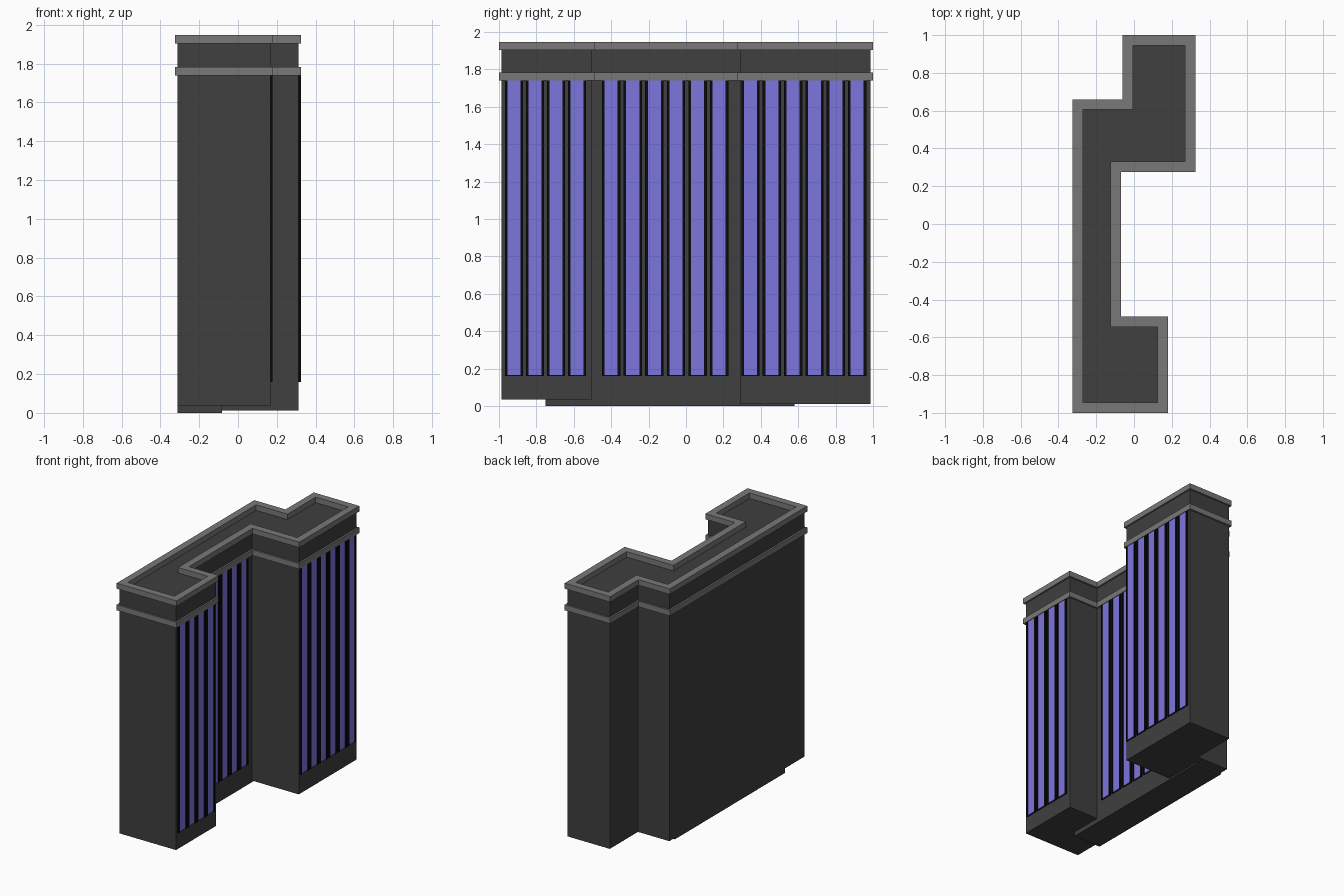
import bpy, bmesh
from mathutils import Vector

if "Cube" in bpy.data.objects:
    bpy.data.objects.remove(bpy.data.objects["Cube"])


def material(name, rgb):
    m = bpy.data.materials.new(name)
    m.diffuse_color = (*rgb, 1)
    m.use_nodes = True
    m.node_tree.nodes["Principled BSDF"].inputs["Base Color"].default_value = m.diffuse_color
    return m


WALL = material("dark_wall", (0.05, 0.05, 0.05))
TRIM = material("grey_trim", (0.19, 0.19, 0.19))
FRAME = material("black_frame", (0.003, 0.003, 0.003))
GLASS = material("blue_glass", (0.2, 0.18, 0.72))


def finish(name, bm, mat):
    bmesh.ops.recalc_face_normals(bm, faces=bm.faces)
    me = bpy.data.meshes.new(name)
    bm.to_mesh(me)
    bm.free()
    me.materials.append(mat)
    ob = bpy.data.objects.new(name, me)
    bpy.context.collection.objects.link(ob)
    return ob


def inset(poly, d):
    """Move every edge of a counter-clockwise right-angled outline inward."""
    out, n = [], len(poly)
    for i in range(n):
        p, a, b = (Vector(poly[k % n]) for k in (i, i - 1, i + 1))
        e, f = (p - a).normalized(), (b - p).normalized()
        out.append((p.x - (e.y + f.y) * d, p.y + (e.x + f.x) * d))
    return out


def prism(name, poly, z0, z1, mat):
    bm = bmesh.new()
    f = bm.faces.new([bm.verts.new((x, y, z0)) for x, y in poly])
    r = bmesh.ops.extrude_face_region(bm, geom=[f], use_keep_orig=True)
    top = [v for v in r["geom"] if isinstance(v, bmesh.types.BMVert)]
    bmesh.ops.translate(bm, verts=top, vec=(0, 0, z1 - z0))
    return finish(name, bm, mat)


def ring(name, poly, width, z0, z1, mat):
    inner, n = inset(poly, width), len(poly)
    bm = bmesh.new()
    loops = [[bm.verts.new((x, y, z)) for x, y in p]
             for p, z in ((poly, z0), (poly, z1), (inner, z1), (inner, z0))]
    for k in range(4):
        a, b = loops[k], loops[(k + 1) % 4]
        for i in range(n):
            j = (i + 1) % n
            bm.faces.new((a[i], a[j], b[j], b[i]))
    return finish(name, bm, mat)


def add_box(bm, x0, x1, y0, y1, z0, z1):
    vs = bmesh.ops.create_cube(bm, size=1)["verts"]
    for v in vs:
        v.co = (x1 if v.co.x > 0 else x0, y1 if v.co.y > 0 else y0,
                z1 if v.co.z > 0 else z0)


# Footprint of the trim, counter-clockwise
outline = [(-0.325, -1), (0.18, -1), (0.18, -0.49), (-0.07, -0.49), (-0.07, 0.275),
           (0.325, 0.275), (0.325, 1), (-0.06, 1), (-0.06, 0.66), (-0.325, 0.66)]
walls = inset(outline, 0.013)

# Main tower with flat roof
prism("tower_walls", walls, 0.035, 1.905, WALL)

# Stepped bases under the middle and the rear wing
xl, xm, xr, xb = walls[0][0], walls[3][0], walls[5][0], walls[7][0]
yb, yt, yn = walls[5][1], walls[6][1], walls[8][1]
prism("middle_base", [(xl, -0.75), (xm, -0.75), (xm, 0.58), (xl, 0.58)], 0, 0.035, WALL)
prism("rear_wing_base", [(xm, yb), (xr, yb), (xr, yt), (xb, yt), (xb, yn), (xl, yn),
                         (xl, 0.58), (xm, 0.58)], 0.012, 0.035, WALL)

# Cornice and parapet trim
ring("lower_cornice", outline, 0.055, 1.74, 1.783, TRIM)
ring("parapet_trim", outline, 0.055, 1.905, 1.947, TRIM)

# Tall window strips on the right-hand faces: wall x, first centre y, pitch, count
for label, x, y0, pitch, count in (("front", walls[1][0], -0.92, 0.1125, 4),
                                   ("middle", xm, -0.4, 0.1155, 6),
                                   ("rear", xr, 0.345, 0.114, 6)):
    frames, panes = bmesh.new(), bmesh.new()
    for i in range(count):
        y = y0 + i * pitch
        add_box(frames, x - 0.005, x + 0.004, y - 0.036, y + 0.036, 0.16, 1.745)
        add_box(panes, x + 0.004, x + 0.008, y - 0.035, y + 0.035, 0.165, 1.742)
        for s in (-1, 1):
            c = y + s * 0.042
            add_box(frames, x - 0.005, x + 0.012, c - 0.007, c + 0.007, 0.16, 1.745)
    finish(label + "_window_frames", frames, FRAME)
    finish(label + "_window_panes", panes, GLASS)
